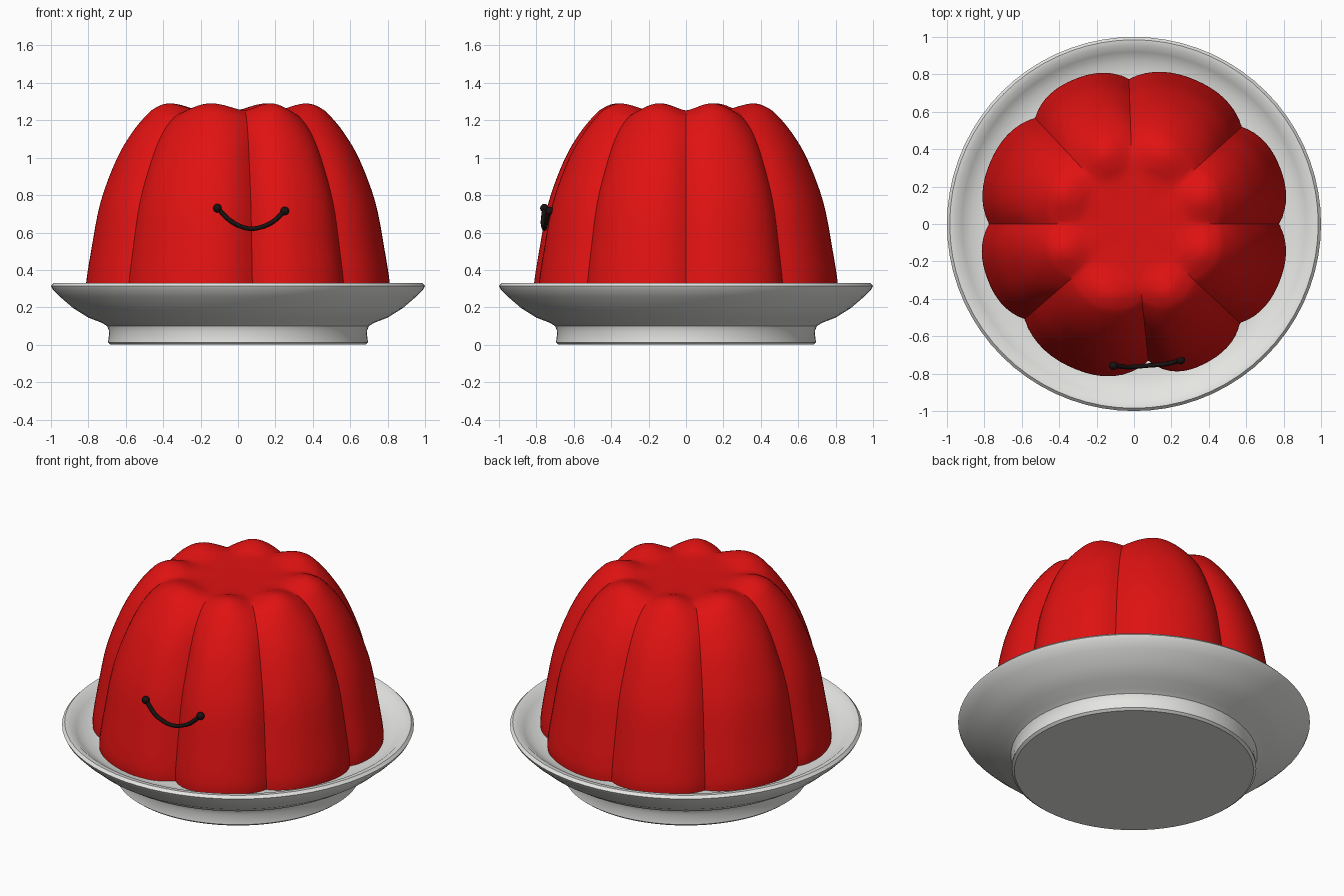
import bpy, bmesh, math
from mathutils import Vector

if "Cube" in bpy.data.objects:
    bpy.data.objects.remove(bpy.data.objects["Cube"])


def material(name, rgb):
    mat = bpy.data.materials.new(name)
    mat.use_nodes = True
    mat.diffuse_color = (*rgb, 1)
    mat.node_tree.nodes["Principled BSDF"].inputs["Base Color"].default_value = (*rgb, 1)
    return mat


red = material("jelly red", (0.75, 0.006, 0.006))
white = material("plate white", (0.78, 0.78, 0.76))
black = material("smile black", (0.01, 0.006, 0.006))


def select(obj):
    bpy.ops.object.select_all(action="DESELECT")
    obj.select_set(True)
    bpy.context.view_layer.objects.active = obj


def finish(bm, name, mat, angle=35):
    bmesh.ops.recalc_face_normals(bm, faces=bm.faces)
    mesh = bpy.data.meshes.new(name)
    bm.to_mesh(mesh)
    bm.free()
    mesh.materials.append(mat)
    obj = bpy.data.objects.new(name, mesh)
    bpy.context.collection.objects.link(obj)
    select(obj)
    bpy.ops.object.shade_smooth_by_angle(angle=math.radians(angle))
    return obj


def smooth_path(points, steps=4):
    """Catmull-Rom curve through the points."""
    pts = [Vector(p) for p in points]
    pts = [2 * pts[0] - pts[1]] + pts + [2 * pts[-1] - pts[-2]]
    out = []
    for a, b, c, d in zip(pts, pts[1:], pts[2:], pts[3:]):
        for i in range(steps):
            t = i / steps
            out.append(0.5 * (2 * b + (c - a) * t + (2 * a - 5 * b + 4 * c - d) * t**2
                              + (3 * b - a - 3 * c + d) * t**3))
    return out + [pts[-2]]


def skin(rings):
    """Bridge closed rings of points and cap both ends."""
    bm = bmesh.new()
    loops = [[bm.verts.new(p) for p in ring] for ring in rings]
    n = len(loops[0])
    for low, high in zip(loops, loops[1:]):
        for i in range(n):
            j = (i + 1) % n
            bm.faces.new((low[i], low[j], high[j], high[i]))
    bm.faces.new(loops[0])
    bm.faces.new(loops[-1])
    return bm


def polar(r, angle, z):
    return (r * math.cos(angle), r * math.sin(angle), z)


# Plate: turned dish with a foot ring and a rounded rim
plate_profile = [(0.68, 0), (0.695, 0.012), (0.688, 0.07), (0.70, 0.10), (0.73, 0.118),
                 (0.80, 0.145), (0.88, 0.195), (0.95, 0.255), (0.99, 0.295), (1.0, 0.315),
                 (0.985, 0.331), (0.955, 0.328), (0.92, 0.30), (0.87, 0.272), (0.8, 0.262)]
turns = [math.tau * i / 72 for i in range(72)]
finish(skin([[polar(r, a, z) for a in turns] for r, z in plate_profile]), "plate", white)

# Jelly: crest and groove profiles blended around eight lobes
crest = smooth_path([(0.835, 0.255), (0.835, 0.33), (0.808, 0.5), (0.757, 0.76), (0.67, 0.99),
                     (0.59, 1.13), (0.51, 1.23), (0.46, 1.27), (0.40, 1.29), (0.33, 1.28),
                     (0.25, 1.256), (0.1, 1.25)])
groove = smooth_path([(0.775, 0.255), (0.772, 0.33), (0.745, 0.5), (0.695, 0.76), (0.61, 0.99),
                      (0.535, 1.13), (0.46, 1.21), (0.41, 1.237), (0.36, 1.25), (0.31, 1.253),
                      (0.25, 1.252), (0.1, 1.25)])
seams = [0, 42, 92, 133, 180, 221, 276, 317, 360]
front_seam = 276
steps = 16

rings = []
for k, (c, g) in enumerate(zip(crest, groove)):
    softness = min(1, max(0, k / len(crest) * 2 - 0.7))
    ring = []
    for start, end in zip(seams, seams[1:]):
        for i in range(steps):
            u = 2 * i / steps - 1
            sharp = 1 - abs(u) ** 2.7
            soft = math.cos(u * math.pi / 2) ** 2
            f = sharp + (soft - sharp) * softness
            # the seam under the smile is a little deeper
            at_front = (start == front_seam and u < 0) or (end == front_seam and u > 0)
            deeper = 0.04 * (1 - softness) if at_front else 0
            p = (g - Vector((deeper, 0))).lerp(c, f)
            ring.append(polar(p.x, math.radians(start + (end - start) * i / steps), p.y))
    rings.append(ring)
finish(skin(rings), "jelly", red, 40)

# Smile: thin curved tube with a round bead at each end
smile_points = [(-0.11, -0.757, 0.73), (-0.03, -0.765, 0.655), (0.07, -0.757, 0.62),
                (0.175, -0.748, 0.65), (0.25, -0.728, 0.715)]
curve = bpy.data.curves.new("smile", "CURVE")
curve.dimensions = "3D"
curve.bevel_depth = 0.012
curve.bevel_resolution = 2
curve.use_fill_caps = True
path = smooth_path(smile_points, 6)
spline = curve.splines.new("POLY")
spline.points.add(len(path) - 1)
for point, co in zip(spline.points, path):
    point.co = (*co, 1)
curve.materials.append(black)
smile = bpy.data.objects.new("smile", curve)
bpy.context.collection.objects.link(smile)
select(smile)
bpy.ops.object.convert(target="MESH")
bpy.ops.object.shade_smooth_by_angle(angle=math.radians(50))

for side, co in (("right", smile_points[0]), ("left", smile_points[-1])):
    bm = bmesh.new()
    bmesh.ops.create_uvsphere(bm, u_segments=12, v_segments=8, radius=0.023)
    bmesh.ops.translate(bm, verts=bm.verts, vec=co)
    finish(bm, "smile_end_" + side, black, 60)
